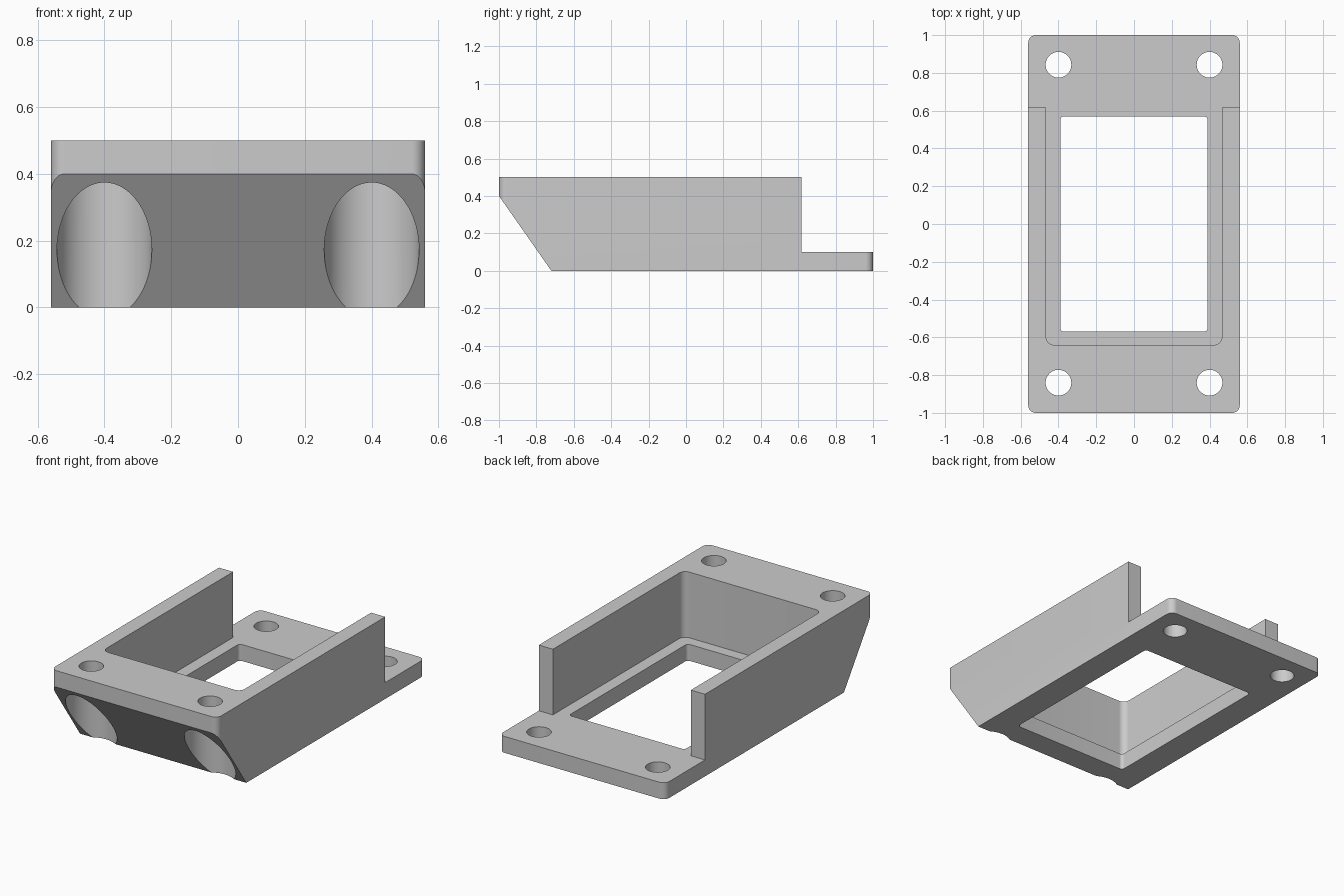
import bpy, bmesh, math
from mathutils import Vector

cube = bpy.data.objects.get("Cube")
if cube:
    bpy.data.objects.remove(cube, do_unlink=True)

grey = bpy.data.materials.new("plain_grey")
grey.use_nodes = True
colour = (0.6, 0.6, 0.6, 1)
grey.diffuse_color = colour
grey.node_tree.nodes["Principled BSDF"].inputs["Base Color"].default_value = colour


def rounded(corners, steps=10):
    """Outline from (x, y, radius) corners; right angles are rounded by radius."""
    out = []
    for i, (x, y, r) in enumerate(corners):
        p = Vector((x, y))
        if not r:
            out.append(p)
            continue
        prev = (Vector(corners[i - 1][:2]) - p).normalized()
        nxt = (Vector(corners[(i + 1) % len(corners)][:2]) - p).normalized()
        centre = p + r * (prev + nxt)
        for k in range(steps + 1):
            t = math.pi / 2 * k / steps
            out.append(centre - r * (nxt * math.cos(t) + prev * math.sin(t)))
    return out


def rectangle(w, d, r):
    return rounded([(-w, -d, r), (w, -d, r), (w, d, r), (-w, d, r)])


def circle(x, y, r, n=64):
    return [Vector((x + r * math.cos(2 * math.pi * k / n),
                    y + r * math.sin(2 * math.pi * k / n))) for k in range(n)]


def prism(name, outline, low, high, along_x=False):
    """Extrude an outline along z, or a (y, z) outline along x."""
    bm = bmesh.new()
    place = (lambda p: (low, p[0], p[1])) if along_x else (lambda p: (p[0], p[1], low))
    shift = (high - low, 0, 0) if along_x else (0, 0, high - low)
    face = bm.faces.new([bm.verts.new(place(p)) for p in outline])
    top = bmesh.ops.extrude_face_region(bm, geom=[face])["geom"]
    bmesh.ops.translate(bm, vec=shift, verts=[v for v in top if isinstance(v, bmesh.types.BMVert)])
    bmesh.ops.recalc_face_normals(bm, faces=bm.faces)
    mesh = bpy.data.meshes.new(name)
    bm.to_mesh(mesh)
    bm.free()
    mesh.materials.append(grey)
    obj = bpy.data.objects.new(name, mesh)
    bpy.context.collection.objects.link(obj)
    return obj


# Bracket block with rounded upright corners
body = prism("bracket_body", rectangle(0.56, 1, 0.04), 0, 0.5)

# Sloped front underside
slope = [(-1.07, 0.5), (-0.65, -0.1), (-1.3, -0.1), (-1.3, 0.5)]
cutters = [prism("slope_cutter", slope, -1, 1, along_x=True)]

# Tray pocket joined to the open rear ledge
pocket = rounded([(-0.465, -0.64, 0.04), (0.465, -0.64, 0.04), (0.465, 0.617, 0), (0.8, 0.617, 0),
                  (0.8, 1.2, 0), (-0.8, 1.2, 0), (-0.8, 0.617, 0), (-0.465, 0.617, 0)])
cutters.append(prism("pocket_cutter", pocket, 0.1, 0.7))

# Floor window
cutters.append(prism("window_cutter", rectangle(0.39, 0.57, 0.02), -0.1, 0.3))

# Screw holes, with wide head recesses under the front pair
for x in (-0.4, 0.4):
    cutters.append(prism("recess_cutter", circle(x, -0.84, 0.142), -0.1, 0.4))
    for y in (-0.84, 0.843):
        cutters.append(prism("hole_cutter", circle(x, y, 0.068), -0.1, 0.7))

bpy.ops.object.select_all(action="DESELECT")
body.select_set(True)
bpy.context.view_layer.objects.active = body
for cutter in cutters:
    mod = body.modifiers.new("cut", "BOOLEAN")
    mod.operation = "DIFFERENCE"
    mod.solver = "EXACT"
    mod.object = cutter
    bpy.ops.object.modifier_apply(modifier=mod.name)
    bpy.data.objects.remove(cutter, do_unlink=True)

bpy.ops.object.shade_smooth_by_angle(angle=math.radians(25))
